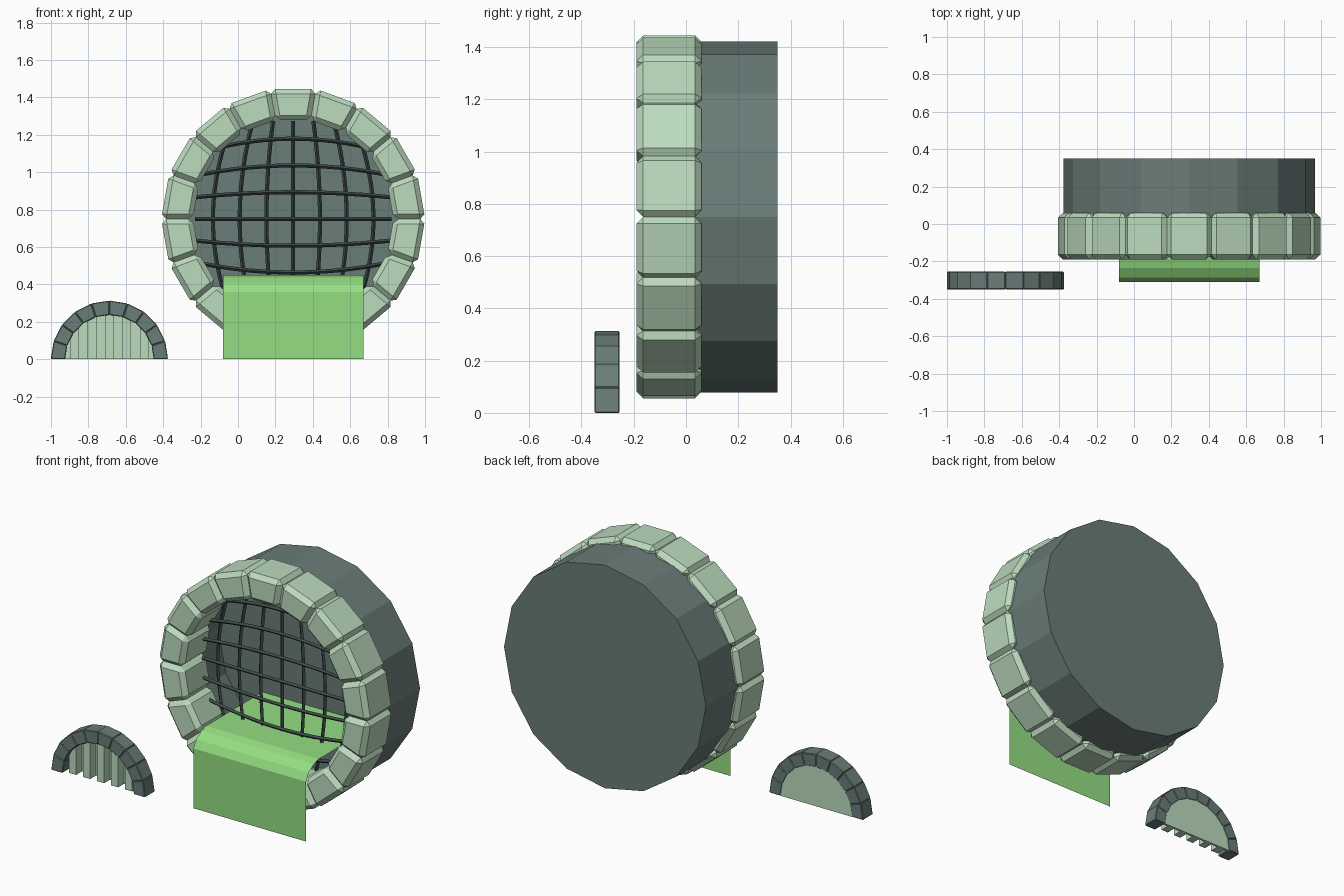
import bpy, bmesh, math
from math import sin, cos, pi, radians, sqrt

if "Cube" in bpy.data.objects:
    bpy.data.objects.remove(bpy.data.objects["Cube"])


def material(name, rgb):
    m = bpy.data.materials.new(name)
    lin = [((c / 255 + 0.055) / 1.055) ** 2.4 for c in rgb]
    m.diffuse_color = (*lin, 1)
    m.use_nodes = True
    m.node_tree.nodes["Principled BSDF"].inputs["Base Color"].default_value = m.diffuse_color
    return m


PALE = material("pale green stone", (188, 219, 190))
DARK = material("dark grey stone", (106, 125, 120))
IRON = material("dark iron", (62, 74, 71))
WATER = material("green water", (148, 222, 130))


def finish(name, bm, mat, recalc=True):
    if recalc:
        bmesh.ops.recalc_face_normals(bm, faces=bm.faces)
    me = bpy.data.meshes.new(name)
    bm.to_mesh(me)
    bm.free()
    me.materials.append(mat)
    ob = bpy.data.objects.new(name, me)
    bpy.context.collection.objects.link(ob)
    return ob


def prism(bm, profile, y0, y1):
    """Extrude an (x, z) outline from y0 to y1 as a closed solid."""
    a = [bm.verts.new((x, y0, z)) for x, z in profile]
    b = [bm.verts.new((x, y1, z)) for x, z in profile]
    n = len(a)
    bm.faces.new(a)
    bm.faces.new(b[::-1])
    for i in range(n):
        bm.faces.new((a[i], b[i], b[(i + 1) % n], a[(i + 1) % n]))


def stone_ring(name, cx, cz, r_in, r_out, y0, y1, count, step, bevel, mat):
    """Wedge stones set around an arc, starting at angle 0, with chamfered edges."""
    bm = bmesh.new()
    for i in range(count):
        a, b = radians(i * step), radians((i + 1) * step)
        prism(bm, [(cx + r * cos(t), cz + r * sin(t))
                   for r, t in ((r_in, a), (r_out, a), (r_out, b), (r_in, b))], y0, y1)
    bmesh.ops.recalc_face_normals(bm, faces=bm.faces)
    bmesh.ops.bevel(bm, geom=list(bm.edges), offset=bevel, segments=1,
                    profile=0.5, affect='EDGES')
    return finish(name, bm, mat)


CX, CZ = 0.295, 0.75

# Ring of 18 stones around the pipe mouth
k = 1 / cos(radians(10))
stone_ring("mouth_stones", CX, CZ, 0.528 * k, 0.695 * k, -0.19, 0.06, 18, 20, 0.026, PALE)

# Pipe: 16-sided shell, open at the front and capped at the back
bm = bmesh.new()
rings = [[bm.verts.new((CX + 0.672 * cos(i * pi / 8), y, CZ + 0.672 * sin(i * pi / 8)))
          for i in range(16)] for y in (-0.06, 0.35)]
for i in range(16):
    j = (i + 1) % 16
    bm.faces.new((rings[0][i], rings[0][j], rings[1][j], rings[1][i]))
bm.faces.new(rings[1])
finish("pipe", bm, DARK)

# Grate: bowed crossing bars, clipped to the opening
cu = bpy.data.curves.new("grate", 'CURVE')
cu.dimensions = '3D'
cu.bevel_depth = 0.011
cu.bevel_resolution = 0
cu.use_fill_caps = True
for upright, bow in ((True, 0.9), (False, 0.7)):
    for n in range(-3, 4):
        pts = []
        for s in range(-16, 17):
            t = s * 0.035
            off = 0.143 * n * (1 - bow * t * t)
            if off * off + t * t < 0.56 ** 2:
                pts.append((CX + off, 0.0, CZ + t) if upright else (CX + t, -0.01, CZ + off))
        sp = cu.splines.new('POLY')
        sp.points.add(len(pts) - 1)
        for p, co in zip(sp.points, pts):
            p.co = (*co, 1)
cu.materials.append(IRON)
grate = bpy.data.objects.new("grate", cu)
bpy.context.collection.objects.link(grate)
bpy.context.view_layer.objects.active = grate
grate.select_set(True)
bpy.ops.object.convert(target='MESH')
for p in grate.data.polygons:
    p.use_smooth = False

# Water: single sheet running out of the pipe and falling to the ground
bm = bmesh.new()
path = [(0.345, 0.45), (-0.19, 0.45), (-0.235, 0.437), (-0.285, 0.405), (-0.31, 0.36), (-0.31, 0)]
rows = [[bm.verts.new((x, y, z)) for x in (-0.08, 0.67)] for y, z in path]
for p, q in zip(rows, rows[1:]):
    bm.faces.new((p[0], q[0], q[1], p[1]))
finish("water", bm, WATER, recalc=False)

# Small drain arch of ten stones
AX = -0.6875
stone_ring("drain_arch", AX, 0, 0.237, 0.3135, -0.35, -0.255, 10, 18, 0.004, DARK)

# Drain back plate
bm = bmesh.new()
prism(bm, [(AX + 0.245 * cos(i * pi / 10), 0.245 * sin(i * pi / 10)) for i in range(11)],
      -0.27, -0.257)
finish("drain_back", bm, PALE)

# Five upright drain bars
bm = bmesh.new()
for n in range(-2, 3):
    x0, x1 = n * 0.093 - 0.0235, n * 0.093 + 0.0235
    prism(bm, [(AX + x0, 0), (AX + x1, 0),
               (AX + x1, sqrt(0.245 ** 2 - x1 * x1)),
               (AX + x0, sqrt(0.245 ** 2 - x0 * x0))], -0.325, -0.268)
finish("drain_bars", bm, PALE)
